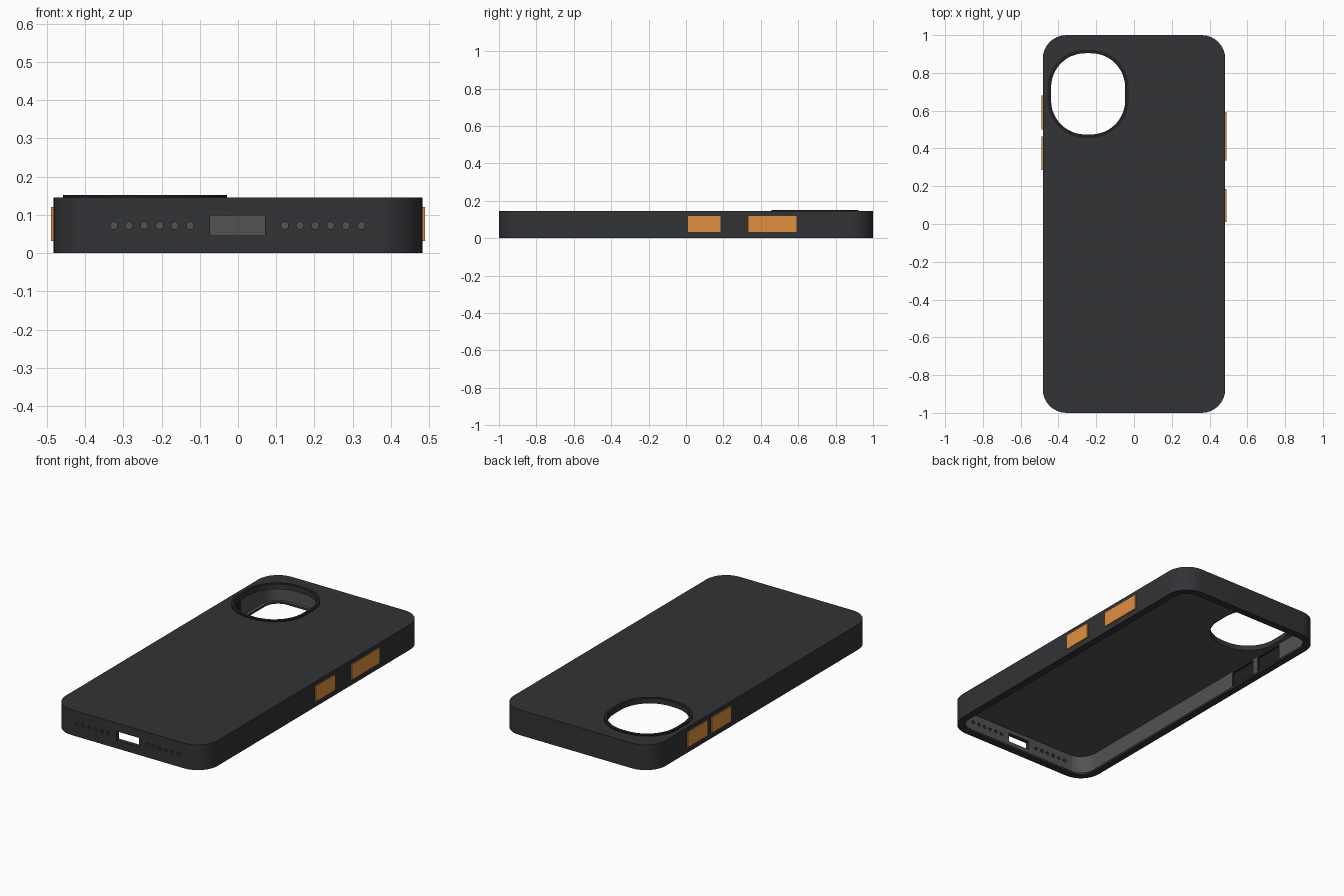
import bpy, bmesh
from math import sin, cos, pi

if "Cube" in bpy.data.objects:
    bpy.data.objects.remove(bpy.data.objects["Cube"])


def material(name, rgb):
    m = bpy.data.materials.new(name)
    m.diffuse_color = (*rgb, 1)
    m.use_nodes = True
    m.node_tree.nodes["Principled BSDF"].inputs["Base Color"].default_value = m.diffuse_color
    return m


DARK = material("dark_shell", (0.032, 0.033, 0.037))
BLACK = material("black_trim", (0.015, 0.015, 0.017))
GREY = material("inner_grey", (0.085, 0.085, 0.085))
ORANGE = material("orange_button", (0.75, 0.28, 0.05))


def finish(name, bm, mat):
    bmesh.ops.recalc_face_normals(bm, faces=bm.faces)
    me = bpy.data.meshes.new(name)
    bm.to_mesh(me)
    bm.free()
    me.materials.append(mat)
    ob = bpy.data.objects.new(name, me)
    bpy.context.collection.objects.link(ob)
    return ob


def slab(name, hx, hy, r, z0, z1, mat, cx=0, cy=0, seg=8):
    """Rounded rectangle extruded from z0 to z1."""
    bm = bmesh.new()
    vs = []
    for q, (sx, sy) in enumerate([(1, 1), (-1, 1), (-1, -1), (1, -1)]):
        for i in range(seg + 1):
            a = (q + i / seg) * pi / 2
            vs.append(bm.verts.new((cx + sx * (hx - r) + r * cos(a),
                                    cy + sy * (hy - r) + r * sin(a), z0)))
    f = bm.faces.new(vs)
    top = bmesh.ops.extrude_face_region(bm, geom=[f])["geom"]
    bmesh.ops.translate(bm, vec=(0, 0, z1 - z0),
                        verts=[v for v in top if isinstance(v, bmesh.types.BMVert)])
    return finish(name, bm, mat)


def box(name, x, y, z, mat):
    bm = bmesh.new()
    bmesh.ops.create_cube(bm, size=1)
    for v in bm.verts:
        for i, (a, b) in enumerate((x, y, z)):
            v.co[i] = a if v.co[i] < 0 else b
    return finish(name, bm, mat)


def cut(target, cutter):
    m = target.modifiers.new("cut", 'BOOLEAN')
    m.operation, m.object, m.solver = 'DIFFERENCE', cutter, 'EXACT'
    m.material_mode = 'TRANSFER'
    cutter.hide_render = True
    cutter.hide_set(True)


# Shell, hollowed from below with an inward lip round the open rim
HX, HY, H = 0.483, 1.0, 0.145
shell = slab("case_shell", HX, HY, 0.125, 0, H, DARK)
cut(shell, slab("cavity_cutter", HX - 0.025, HY - 0.025, 0.10, 0.012, 0.122, GREY))
cut(shell, slab("rim_cutter", HX - 0.042, HY - 0.042, 0.083, -0.05, 0.05, DARK))

# Camera opening and its raised ring
CAM = dict(cx=-0.243, cy=0.689, seg=12)
cam_cut = slab("camera_cutter", 0.196, 0.215, 0.18, 0.08, 0.3, DARK, **CAM)
cut(shell, cam_cut)
ring = slab("camera_ring", 0.214, 0.233, 0.198, H - 0.012, 0.152, BLACK, **CAM)
cut(ring, cam_cut)

# Charging port and speaker holes in the front wall
cut(shell, box("port_cutter", (-0.073, 0.071), (-1.1, -0.92), (0.046, 0.098), DARK))
bm = bmesh.new()
for start in (-0.325, 0.122):
    for i in range(6):
        new = bmesh.ops.create_cone(bm, cap_ends=True, segments=12, radius1=0.0095,
                                    radius2=0.0095, depth=0.18)["verts"]
        for v in new:
            x, y, z = v.co
            v.co = (start + 0.04 * i + x, -1.01 + z, 0.072 + y)
cut(shell, finish("speaker_cutter", bm, DARK))

# Side buttons with shallow pockets behind them
BUTTONS = [("power_button", 1, 0.335, 0.592), ("small_right_button", 1, 0.01, 0.185),
           ("volume_up_button", -1, 0.50, 0.68), ("volume_down_button", -1, 0.287, 0.463)]
for name, s, y0, y1 in BUTTONS:
    def span(a, b):
        return tuple(sorted((s * a, s * b)))
    box(name, span(HX - 0.006, HX + 0.006), (y0, y1), (0.032, 0.12), ORANGE)
    cut(shell, box(name + "_pocket", span(HX - 0.04, HX - 0.012), (y0, y1),
                   (0.03, 0.116), BLACK))

# Smooth rounded corners, crisp edges
bpy.ops.object.select_all(action='DESELECT')
for ob in (shell, ring):
    ob.select_set(True)
bpy.context.view_layer.objects.active = shell
bpy.ops.object.shade_smooth_by_angle(angle=pi / 6)
